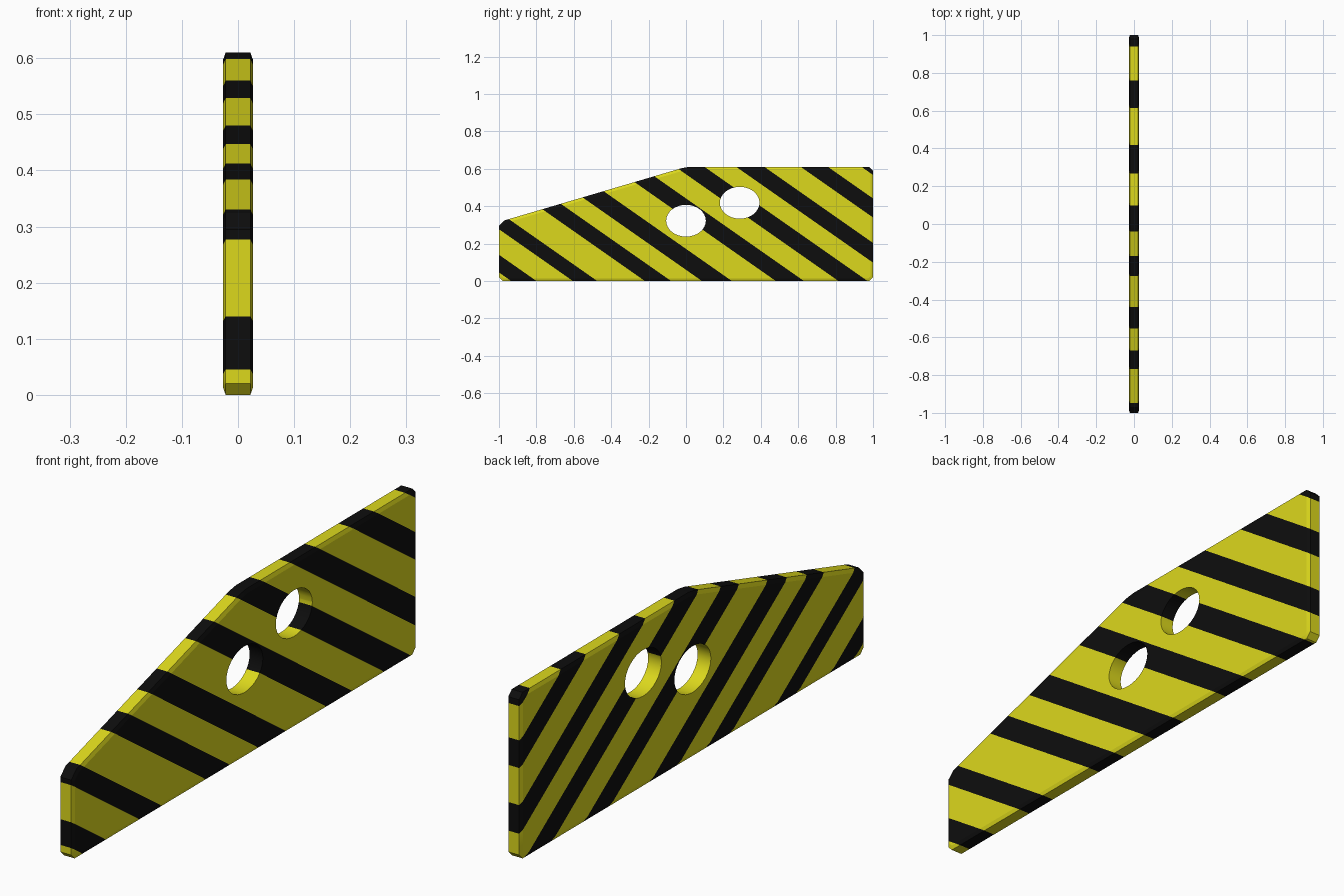
import bpy, bmesh, math
from mathutils import Matrix, Vector

if "Cube" in bpy.data.objects:
    bpy.data.objects.remove(bpy.data.objects["Cube"])


def material(name, rgb):
    m = bpy.data.materials.new(name)
    m.diffuse_color = (*rgb, 1)
    m.use_nodes = True
    m.node_tree.nodes["Principled BSDF"].inputs["Base Color"].default_value = m.diffuse_color
    return m


def add_object(name, bm):
    me = bpy.data.meshes.new(name)
    bm.to_mesh(me)
    bm.free()
    ob = bpy.data.objects.new(name, me)
    bpy.context.collection.objects.link(ob)
    return ob


# Plate: side outline (y, z) extruded through x, with chamfered caps
outline = [(-.98, 0), (.98, 0), (1, .02), (1, .59), (.98, .61), (.02, .61),
           (-.02, .604), (-.97, .324), (-1, .295), (-1, .02)]
core, half = .022, .027
bm = bmesh.new()
base = bm.faces.new([bm.verts.new((-core, y, z)) for y, z in outline])
ext = bmesh.ops.extrude_face_region(bm, geom=[base], use_keep_orig=True)
moved = [v for v in ext["geom"] if isinstance(v, bmesh.types.BMVert)]
bmesh.ops.translate(bm, verts=moved, vec=(2 * core, 0, 0))
bmesh.ops.recalc_face_normals(bm, faces=bm.faces[:])
caps = [f for f in bm.faces if abs(f.normal.x) > .9]
bmesh.ops.inset_individual(bm, faces=caps, thickness=.015, depth=half - core)
plate = add_object("striped_plate", bm)

# Two oval holes
for y, z in [(0, .322), (.287, .418)]:
    bm = bmesh.new()
    bmesh.ops.create_cone(
        bm, cap_ends=True, segments=32, radius1=1, radius2=1, depth=.3,
        matrix=Matrix.Translation((0, y, z)) @ Matrix.Diagonal((1, .106, .085, 1))
        @ Matrix.Rotation(math.pi / 2, 4, 'Y'))
    cutter = add_object("hole_cutter", bm)
    cutter.hide_render = True
    mod = plate.modifiers.new("hole", 'BOOLEAN')
    mod.operation, mod.solver, mod.object = 'DIFFERENCE', 'EXACT', cutter
    bpy.context.view_layer.objects.active = plate
    bpy.ops.object.modifier_apply(modifier=mod.name)
    bpy.data.objects.remove(cutter)

plate.data.materials.clear()
plate.data.materials.append(material("warning yellow", (.72, .69, .012)))
plate.data.materials.append(material("black", (.004, .004, .004)))

# Diagonal stripes: cut the mesh where y + z / slope reaches each stripe edge
slope = .70
stripes = [(-.935, -.80), (-.605, -.475), (-.22, -.08), (.085, .245),
           (.48, .63), (.815, .97), (1.14, 1.29), (1.485, 1.63), (1.81, 2.5)]
bm = bmesh.new()
bm.from_mesh(plate.data)
bmesh.ops.triangulate(bm, faces=bm.faces[:])
normal = Vector((0, 1, 1 / slope)).normalized()
for c in [edge for s in stripes for edge in s]:
    bmesh.ops.bisect_plane(bm, geom=bm.verts[:] + bm.edges[:] + bm.faces[:],
                           dist=1e-6, plane_co=(0, c, 0), plane_no=normal)
for f in bm.faces:
    p = f.calc_center_median()
    c = p.y + p.z / slope
    f.material_index = int(any(a < c < b for a, b in stripes))
bm.to_mesh(plate.data)
bm.free()

# Smooth hole walls, crisp edges elsewhere
bpy.ops.object.select_all(action='DESELECT')
plate.select_set(True)
bpy.context.view_layer.objects.active = plate
bpy.ops.object.shade_smooth_by_angle(angle=math.radians(15))
